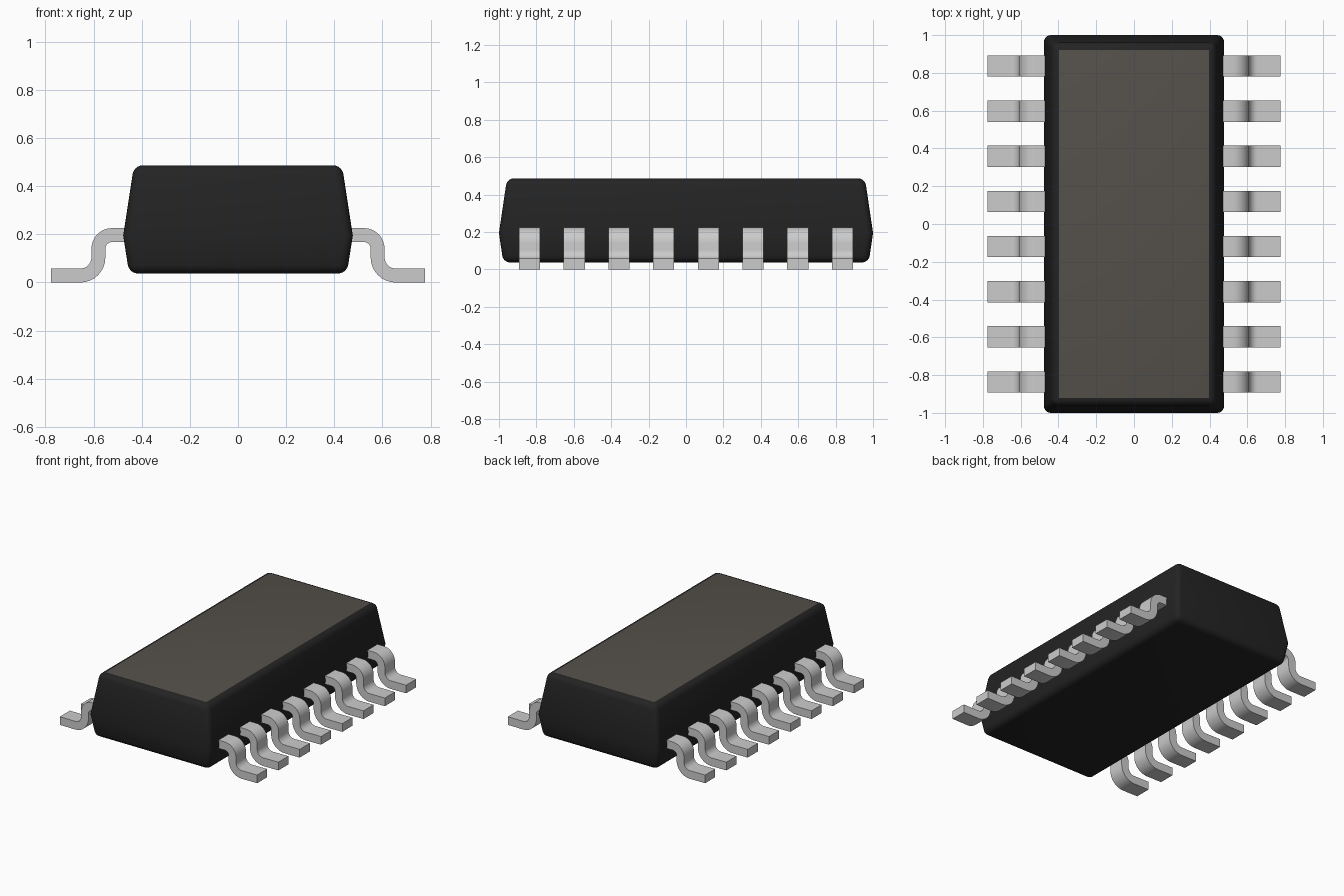
import bpy, bmesh, math
from mathutils import Vector

if "Cube" in bpy.data.objects:
    bpy.data.objects.remove(bpy.data.objects["Cube"])


def material(name, color):
    m = bpy.data.materials.new(name)
    m.diffuse_color = (*color, 1)
    m.use_nodes = True
    m.node_tree.nodes["Principled BSDF"].inputs["Base Color"].default_value = m.diffuse_color
    return m


BLACK = material("black_plastic", (0.017, 0.017, 0.017))
GREY = material("warm_grey_top", (0.09, 0.08, 0.069))
METAL = material("tinned_metal", (0.6, 0.6, 0.6))


def finish(bm, name, mats, angle):
    bmesh.ops.recalc_face_normals(bm, faces=bm.faces)
    mesh = bpy.data.meshes.new(name)
    bm.to_mesh(mesh)
    bm.free()
    for m in mats:
        mesh.materials.append(m)
    ob = bpy.data.objects.new(name, mesh)
    bpy.context.collection.objects.link(ob)
    bpy.ops.object.select_all(action='DESELECT')
    ob.select_set(True)
    bpy.context.view_layer.objects.active = ob
    bpy.ops.object.shade_smooth_by_angle(angle=math.radians(angle))
    return ob


# Package body: three stacked rectangles, widest at the parting line
bm = bmesh.new()
rings = []
for hx, hy, z in ((0.452, 0.977, 0.037), (0.477, 1.0, 0.195), (0.432, 0.957, 0.487)):
    rings.append([bm.verts.new((sx * hx, sy * hy, z))
                  for sx, sy in ((-1, -1), (1, -1), (1, 1), (-1, 1))])
for a, b in zip(rings, rings[1:]):
    for i in range(4):
        j = (i + 1) % 4
        bm.faces.new((a[i], a[j], b[j], b[i]))
bm.faces.new(rings[0][::-1])
bm.faces.new(rings[2])
parting = set(rings[1])
edges = [e for e in bm.edges if not set(e.verts) <= parting]
bmesh.ops.bevel(bm, geom=edges, offset=0.036, segments=5, profile=0.5,
                affect='EDGES', clamp_overlap=True)
# Ground grey panel on the flat top
bm.normal_update()
for f in bm.faces:
    if f.normal.z > 0.999 and f.calc_area() > 0.5:
        f.material_index = 1
finish(bm, "package_body", (BLACK, GREY), 30)

# Gull-wing lead: centre line with two quarter bends, as (point, outward normal)
T, W, PITCH, STEPS = 0.029, 0.0565, 0.239, 8
path = [(Vector((0.44, 0.197)), Vector((0, 1)))]
for i in range(STEPS + 1):
    a = math.radians(90 - 90 * i / STEPS)
    n = Vector((math.cos(a), math.sin(a)))
    path.append((Vector((0.523, 0.14)) + n * 0.057, n))
for i in range(STEPS + 1):
    a = math.radians(180 + 90 * i / STEPS)
    n = Vector((math.cos(a), math.sin(a)))
    path.append((Vector((0.655, 0.104)) + n * 0.075, -n))
path.append((Vector((0.776, 0.03)), Vector((0, 1))))


def lead(name, side, y):
    bm = bmesh.new()
    sections = []
    for p, n in path:
        hi, lo = p + n * T, p - n * T
        sections.append([bm.verts.new((side * q.x, y + w, q.y))
                         for q, w in ((hi, -W), (hi, W), (lo, W), (lo, -W))])
    for a, b in zip(sections, sections[1:]):
        for i in range(4):
            j = (i + 1) % 4
            bm.faces.new((a[i], a[j], b[j], b[i]))
    bm.faces.new(sections[0])
    bm.faces.new(sections[-1][::-1])
    finish(bm, name, (METAL,), 30)


# Eight leads along each long side
for label, side in (("left", -1), ("right", 1)):
    for k in range(8):
        lead(f"{label}_lead_{k + 1}", side, (k - 3.5) * PITCH)
